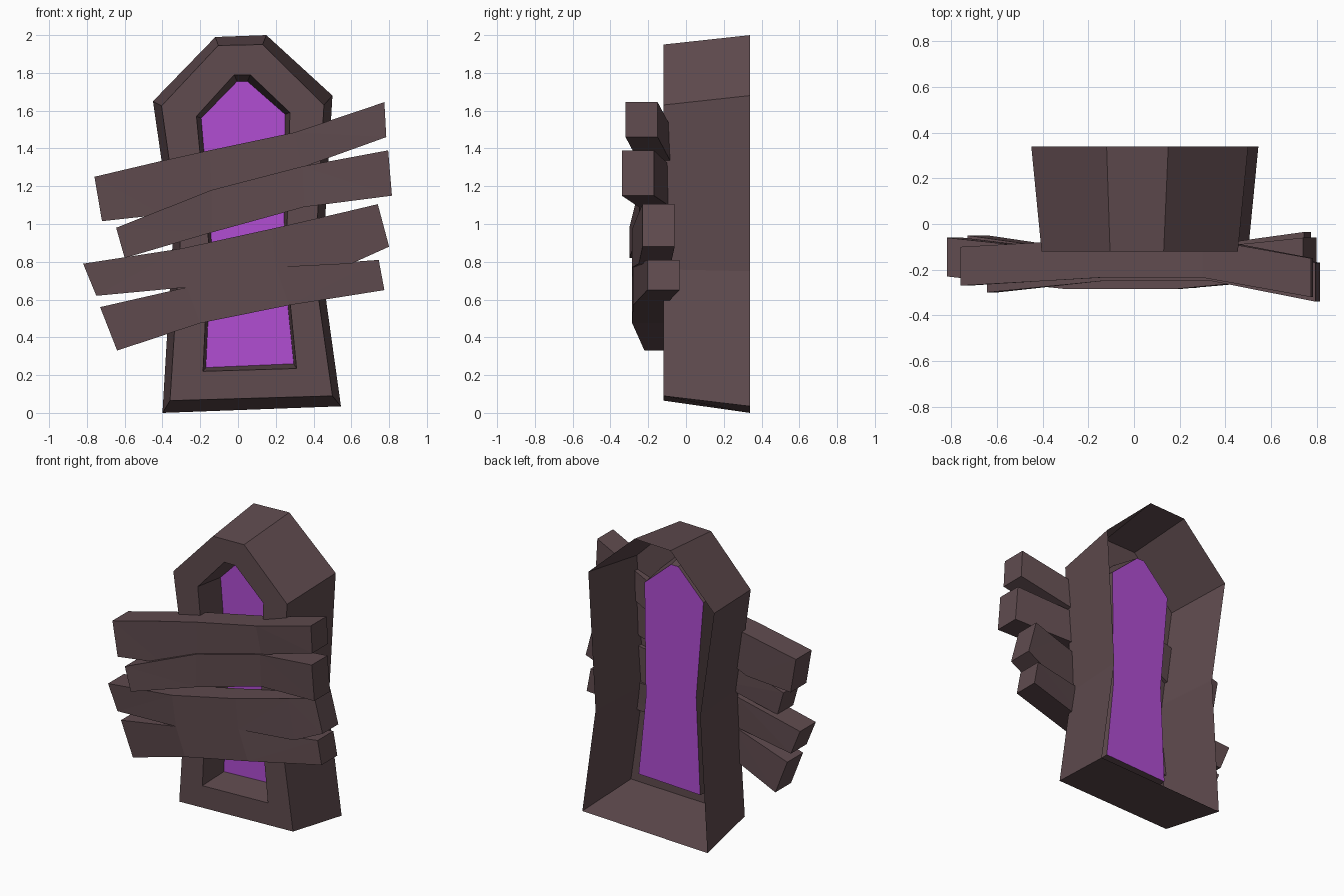
import bpy, bmesh

if "Cube" in bpy.data.objects:
    bpy.data.objects.remove(bpy.data.objects["Cube"])


def material(name, rgb):
    m = bpy.data.materials.new(name)
    m.diffuse_color = (*rgb, 1)
    m.use_nodes = True
    m.node_tree.nodes["Principled BSDF"].inputs["Base Color"].default_value = m.diffuse_color
    return m


BROWN = material("dark brown wood", (0.115, 0.070, 0.077))
PURPLE = material("purple glow", (0.44, 0.075, 0.65))


def finish(name, bm, mat):
    bmesh.ops.recalc_face_normals(bm, faces=bm.faces)
    me = bpy.data.meshes.new(name)
    bm.to_mesh(me)
    bm.free()
    me.materials.append(mat)
    ob = bpy.data.objects.new(name, me)
    bpy.context.collection.objects.link(ob)
    return ob


def bridge(bm, rings, closed):
    """Join successive rings of vertices with quads."""
    for a, b in zip(rings, rings[1:]):
        n = len(a)
        for i in range(n if closed else n - 1):
            j = (i + 1) % n
            bm.faces.new((a[i], a[j], b[j], b[i]))


def ring(bm, pts, y):
    return [bm.verts.new((x, y, z)) for x, z in pts]


# Window outlines, running anticlockwise from bottom left
outer_back = [(-.40, .0), (.545, .035), (.445, .75), (.50, 1.68),
              (.15, 2.0), (-.12, 1.99), (-.45, 1.65), (-.345, .92)]
outer_front = [(-.36, .065), (.50, .09), (.405, .76), (.455, 1.63),
               (.13, 1.95), (-.105, 1.945), (-.405, 1.625), (-.305, .92)]
inner_front = [(-.185, .22), (.31, .235), (.255, .80), (.275, 1.59),
               (.065, 1.79), (-.02, 1.79), (-.22, 1.57), (-.155, .90)]
inner_back = [(-.17, .24), (.295, .26), (.24, .80), (.25, 1.58),
              (.05, 1.755), (-.005, 1.755), (-.195, 1.56), (-.14, .90)]

# Frame: open-backed shell with a tapered recess
bm = bmesh.new()
bridge(bm, [ring(bm, outer_back, .34), ring(bm, outer_front, -.12),
            ring(bm, inner_front, -.12), ring(bm, inner_back, .09)], True)
finish("window_frame", bm, BROWN)

# Purple pane at the bottom of the recess
bm = bmesh.new()
bm.faces.new(ring(bm, inner_back, .09))
finish("window_pane", bm, PURPLE)


def plank(name, stations, thick=.17):
    """Each station: top x, top z, bottom x, bottom z, front y."""
    bm = bmesh.new()
    rings = []
    for tx, tz, bx, bz, y in stations:
        rings.append([bm.verts.new(p) for p in (
            (tx, y, tz), (bx, y, bz), (bx, y + thick, bz), (tx, y + thick, tz))])
    bridge(bm, rings, True)
    bm.faces.new(rings[0])
    bm.faces.new(rings[-1])
    bmesh.ops.triangulate(bm, faces=bm.faces)
    finish(name, bm, BROWN)


# Split boards nailed across the window
plank("upper_plank_top", [
    (-.76, 1.25, -.72, 1.015, -.27), (-.40, 1.335, -.40, 1.05, -.25),
    (-.15, 1.39, -.14, 1.18, -.235), (.30, 1.485, .34, 1.30, -.235),
    (.775, 1.645, .785, 1.46, -.32)])
plank("upper_plank_bottom", [
    (-.645, .98, -.60, .82, -.30), (-.14, 1.18, -.14, .955, -.25),
    (.34, 1.305, .35, 1.09, -.25), (.795, 1.39, .815, 1.15, -.34)])
plank("lower_plank_top", [
    (-.82, .79, -.75, .62, -.23), (-.30, .87, -.27, .665, -.285),
    (.18, .975, .20, .77, -.285), (.55, 1.06, .60, .79, -.25),
    (.74, 1.105, .80, .88, -.23)])
plank("lower_plank_bottom", [
    (-.73, .56, -.64, .33, -.22), (-.27, .665, -.20, .475, -.285),
    (.20, .77, .27, .57, -.28), (.745, .81, .775, .65, -.205)])
